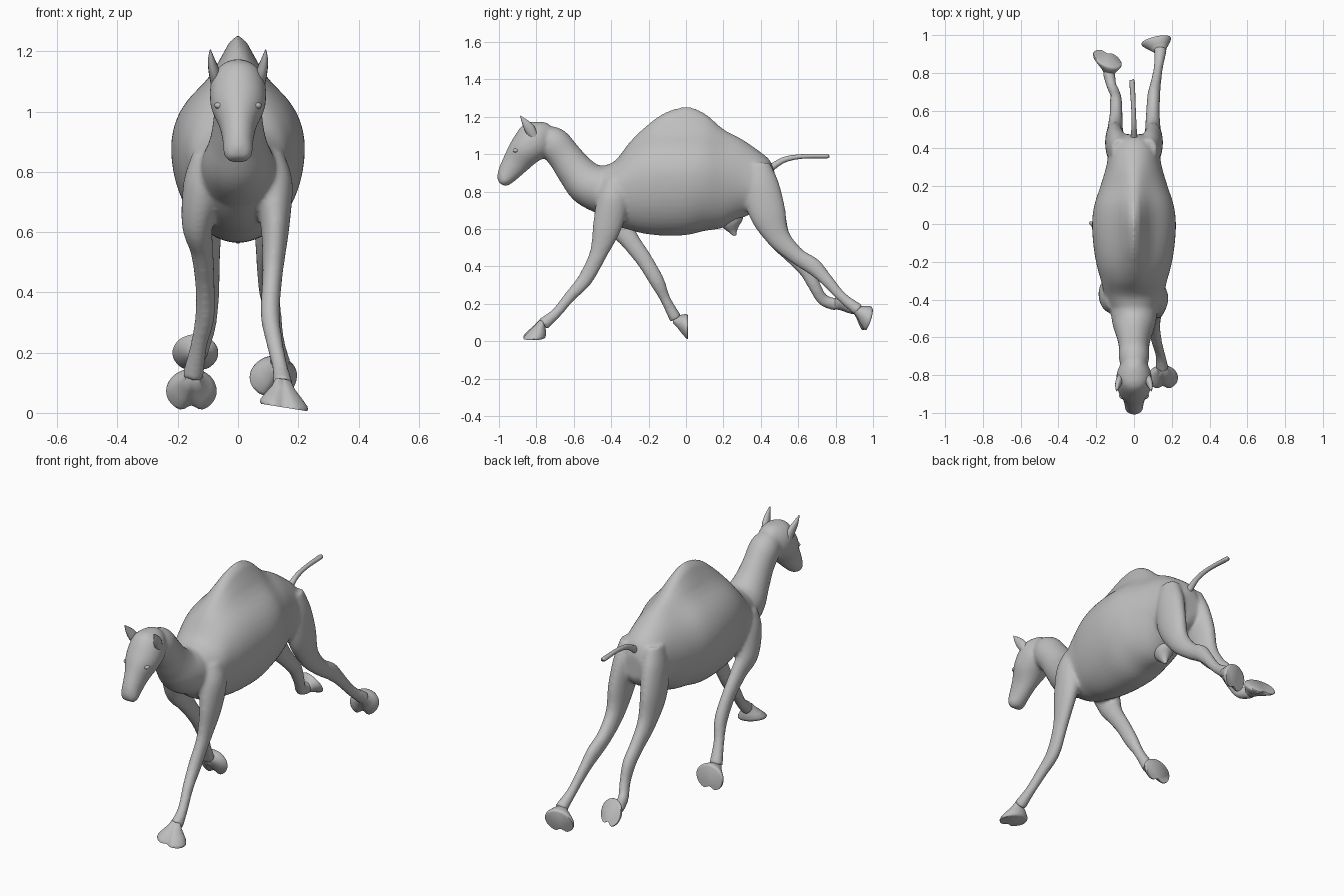
import bpy, bmesh, math
from mathutils import Vector

grey = bpy.data.materials.new("soft_grey")
grey.diffuse_color = (0.52, 0.52, 0.52, 1)


def finish(name, bm):
    bmesh.ops.recalc_face_normals(bm, faces=bm.faces)
    for f in bm.faces:
        f.smooth = True
    me = bpy.data.meshes.new(name)
    bm.to_mesh(me)
    bm.free()
    me.materials.append(grey)
    ob = bpy.data.objects.new(name, me)
    bpy.context.collection.objects.link(ob)
    return ob


def bridge(bm, rings):
    n = len(rings[0])
    for a, b in zip(rings, rings[1:]):
        for i in range(n):
            j = (i + 1) % n
            bm.faces.new((a[i], a[j], b[j], b[i]))
    bm.faces.new(rings[0])
    bm.faces.new(rings[-1])


def spline(keys, steps):
    """Smooth curve through key tuples of any length."""
    out = []
    last = len(keys) - 1
    for k in range(last):
        p = [keys[min(max(k + d, 0), last)] for d in (-1, 0, 1, 2)]
        for s in range(steps):
            t = s / steps
            out.append([0.5 * (2 * b + (c - a) * t + (2 * a - 5 * b + 4 * c - d) * t * t
                               + (3 * b - a - 3 * c + d) * t ** 3)
                        for a, b, c, d in zip(*p)])
    return out + [list(keys[-1])]


def loft(bm, keys, seg=48, steps=6):
    """Keys: x, y, z, half width, upper depth [, lower depth, hump height].
    Keys with a hump keep their rings upright."""
    upright = len(keys[0]) == 7
    keys = [k if upright else tuple(k) + (k[4], 0) for k in keys]
    pts = spline(keys, steps)
    rings = []
    for i, (x, y, z, w, up, down, hump) in enumerate(pts):
        tangent = (Vector(pts[min(i + 1, len(pts) - 1)][:3])
                   - Vector(pts[max(i - 1, 0)][:3])).normalized()
        if upright:
            tangent = Vector((0, 1, 0))
        side = Vector((1, 0, 0))
        side = (side - side.dot(tangent) * tangent).normalized()
        rise = side.cross(tangent)
        ring = []
        for s in range(seg):
            a = 2 * math.pi * s / seg
            c, h = w * math.cos(a), math.sin(a)
            h *= up + hump * math.exp(-(c / .07) ** 2) if h > 0 else down
            ring.append(bm.verts.new(Vector((x, y, z)) + side * c + rise * h))
        rings.append(ring)
    bridge(bm, rings)


# Torso with a rounded narrow hump
torso = [(0, -.53, .80, .06, .08, .07, 0), (0, -.46, .80, .12, .13, .13, 0),
         (0, -.38, .82, .155, .145, .20, 0), (0, -.30, .85, .175, .20, .255, .015),
         (0, -.22, .87, .197, .225, .295, .05), (0, -.12, .88, .214, .235, .315, .105),
         (0, 0, .88, .222, .24, .312, .135), (0, .10, .88, .21, .235, .29, .105),
         (0, .20, .87, .178, .215, .262, .05), (0, .30, .85, .148, .215, .19, .015),
         (0, .40, .83, .128, .18, .13, 0), (0, .45, .83, .095, .135, .10, 0),
         (0, .475, .83, .06, .07, .06, 0)]
# Neck
neck = [(0, -.42, .80, .13, .13), (0, -.52, .84, .115, .118), (0, -.59, .91, .092, .10),
        (0, -.65, .99, .08, .09), (0, -.71, 1.06, .08, .088), (0, -.77, 1.10, .06, .06)]
# Head, tapering to the muzzle
head = [(0, -.72, 1.13, .04, .04), (0, -.76, 1.11, .075, .075), (0, -.80, 1.08, .092, .105),
        (0, -.86, 1.02, .09, .09), (0, -.91, .955, .062, .073), (0, -.95, .90, .051, .058),
        (0, -.973, .862, .048, .042), (0, -.987, .84, .034, .022)]
# Front legs: one reaching forward, one swept back
front_leg_forward = [(.10, -.38, .86, .05, .06), (.113, -.39, .76, .068, .085),
                     (.123, -.42, .62, .048, .078), (.115, -.47, .465, .034, .047),
                     (.107, -.54, .33, .032, .04), (.12, -.62, .24, .028, .031),
                     (.14, -.695, .15, .026, .028), (.15, -.765, .09, .034, .036)]
front_leg_back = [(-.10, -.40, .86, .05, .06), (-.113, -.39, .76, .068, .085),
                  (-.135, -.36, .63, .052, .07), (-.12, -.30, .54, .038, .052),
                  (-.11, -.22, .43, .032, .044), (-.11, -.155, .32, .032, .04),
                  (-.13, -.11, .225, .028, .028), (-.15, -.055, .12, .036, .034)]


# Hind legs share the thigh and differ below the hock
def thigh(s):
    return [(s * .075, .39, .95, .045, .06), (s * .087, .40, .84, .058, .095),
            (s * .10, .435, .69, .053, .098), (s * .10, .495, .555, .042, .064)]


hind_leg_long = thigh(1) + [(.10, .592, .457, .036, .046), (.105, .68, .40, .034, .046),
                            (.115, .745, .335, .028, .035), (.13, .835, .235, .025, .028),
                            (.14, .925, .165, .035, .035)]
hind_leg_tucked = thigh(-1) + [(-.095, .58, .45, .034, .045), (-.095, .645, .38, .032, .042),
                               (-.10, .69, .29, .027, .033), (-.12, .735, .22, .027, .032),
                               (-.135, .81, .195, .034, .034)]

# Blend the overlapping forms into one skin
bm = bmesh.new()
for part in (torso, neck, head, front_leg_forward, front_leg_back,
             hind_leg_long, hind_leg_tucked):
    loft(bm, part)
body = finish("body_and_legs", bm)
skin = body.modifiers.new("skin", 'REMESH')
skin.mode = 'VOXEL'
skin.voxel_size = 0.009
skin.use_smooth_shade = True
relax = body.modifiers.new("relax", 'SMOOTH')
relax.factor = 0.5
relax.iterations = 10


# Broad two-toed feet
def foot(name, ankle, sole, toe, across, width, length):
    bm = bmesh.new()
    ankle, sole = Vector(ankle), Vector(sole)
    toe, across = Vector(toe).normalized(), Vector(across).normalized()
    rings = []
    for t, s in ((-.15, .3), (.2, .48), (.5, .74), (.8, .97), (.93, 1), (1, .95)):
        ring = []
        for i in range(40):
            a = 2 * math.pi * i / 40
            notch = 1 - .34 * s * math.exp(-((a - math.pi / 2) / .28) ** 2)
            ring.append(bm.verts.new(ankle.lerp(sole, t) + toe * (length * s * math.sin(a) * notch)
                                     + across * (width * s * math.cos(a))))
        rings.append(ring)
    bridge(bm, rings)
    ob = finish(name, bm)
    bpy.context.view_layer.objects.active = ob
    ob.select_set(True)
    bpy.ops.object.shade_smooth_by_angle(angle=math.radians(50))
    ob.select_set(False)


foot("front_foot_forward", (.15, -.775, .10), (.153, -.817, .018), (0, -1, 0),
     (1, 0, -.16), .081, .063)
foot("front_foot_back", (-.15, -.06, .11), (-.155, .012, .07), (0, 0, -1),
     (1, 0, 0), .084, .07)
foot("hind_foot_long", (.14, .91, .165), (.115, .973, .115), (0, -.3, -.95),
     (1, .22, 0), .08, .07)
foot("hind_foot_tucked", (-.135, .80, .19), (-.142, .878, .20), (0, .55, -.85),
     (1, -.33, 0), .08, .073)

# Tail
bm = bmesh.new()
loft(bm, [(0, .42, .90, .022, .025), (0, .47, .938, .017, .018), (0, .53, .972, .013, .015),
          (-.003, .62, .988, .012, .012), (-.01, .75, .99, .014, .012),
          (-.01, .76, .99, .006, .006)], 12)
finish("tail", bm)

# Udder
bm = bmesh.new()
loft(bm, [(0, .24, .68, .06, .07), (0, .242, .63, .048, .055), (0, .252, .59, .02, .024),
          (0, .262, .565, .007, .007)], 16)
finish("udder", bm)

# Ears and eyes on both sides
for s, label in ((1, "right"), (-1, "left")):
    bm = bmesh.new()
    loft(bm, [(s * .07, -.81, 1.09, .02, .022), (s * .08, -.835, 1.135, .018, .028),
              (s * .088, -.86, 1.17, .012, .018), (s * .092, -.885, 1.205, .002, .002)], 12)
    finish(label + "_ear", bm)
    bm = bmesh.new()
    bmesh.ops.create_uvsphere(bm, u_segments=16, v_segments=10, radius=.018)
    for v in bm.verts:
        v.co.z *= .65
        v.co += Vector((s * .061, -.908, 1.02))
    finish(label + "_eye", bm)
